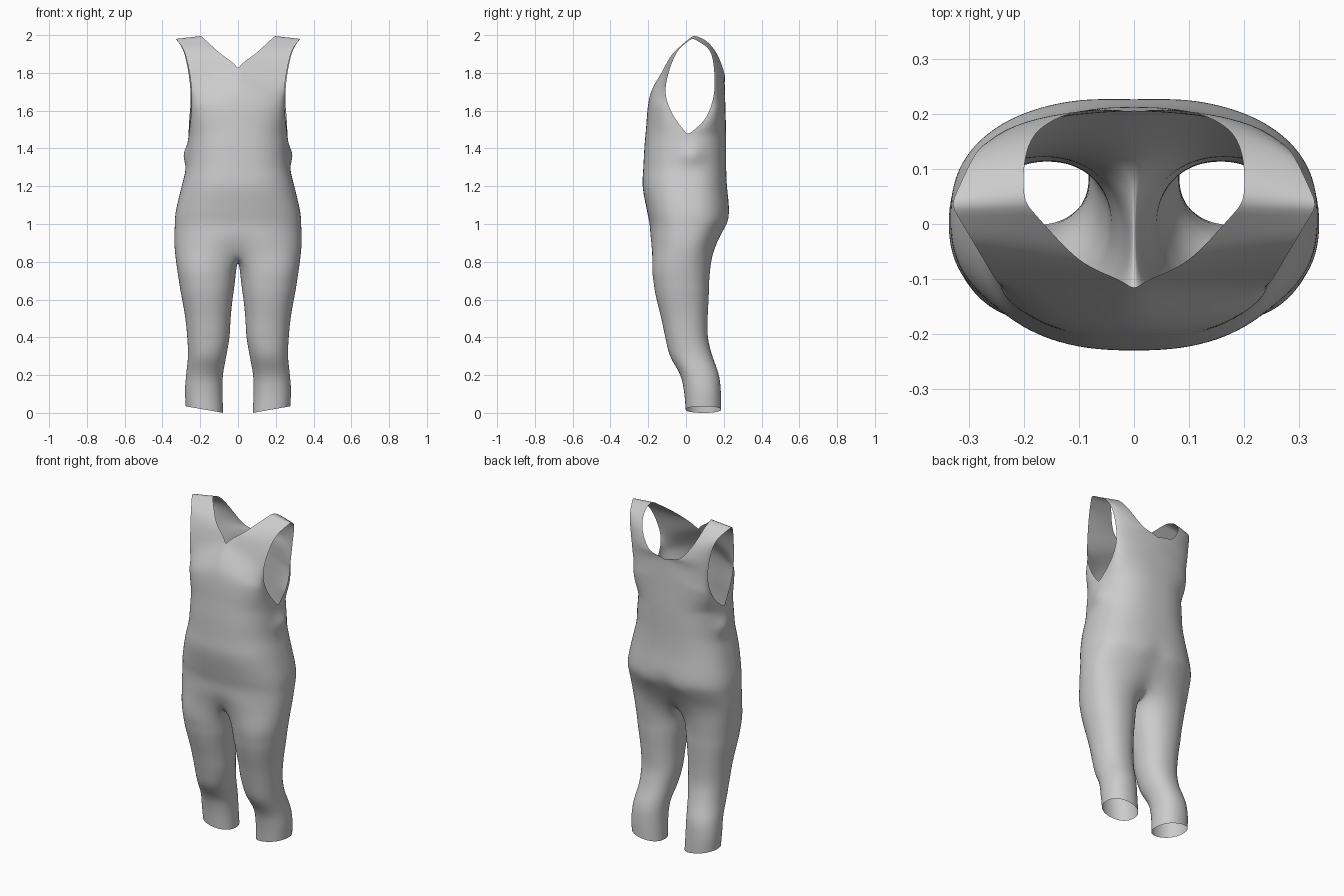
import bpy, bmesh
from math import sin, cos, pi, exp, radians

if "Cube" in bpy.data.objects:
    bpy.data.objects.remove(bpy.data.objects["Cube"])

def curve(keys, t):
    """Smooth interpolation; each key is (t, values...)."""
    n = len(keys)
    t = min(max(t, keys[0][0]), keys[-1][0])
    i = 0
    while i < n - 2 and t > keys[i + 1][0]:
        i += 1
    a, b = keys[i], keys[i + 1]
    p, q = keys[max(i - 1, 0)], keys[min(i + 2, n - 1)]
    h = b[0] - a[0]
    s = (t - a[0]) / h
    out = []
    for k in range(1, len(a)):
        m0 = (b[k] - p[k]) / (b[0] - p[0]) * h
        m1 = (q[k] - a[k]) / (q[0] - a[0]) * h
        out.append((2*s**3 - 3*s*s + 1)*a[k] + (s**3 - 2*s*s + s)*m0
                   + (3*s*s - 2*s**3)*b[k] + (s**3 - s*s)*m1)
    return out

def power(v, e):
    return (1 if v >= 0 else -1) * abs(v) ** e

# leg: z, inner x, outer x, front y, back y
LEG = [(0, .078, .277, -.002, .187), (.1, .082, .281, -.01, .185), (.2, .08, .275, -.03, .175),
       (.3, .062, .265, -.085, .14), (.4, .045, .269, -.11, .116), (.5, .039, .279, -.131, .115),
       (.6, .029, .296, -.156, .12), (.7, .014, .316, -.176, .125), (.8, .005, .331, -.19, .135)]
# torso: z, half width, front y, back y, side y
TORSO = [(.8, .331, -.19, .135, -.01), (.9, .34, -.195, .17, 0), (1, .336, -.193, .222, .01),
         (1.06, .331, -.205, .231, .01), (1.2, .299, -.23, .217, .01), (1.3, .274, -.226, .213, .01),
         (1.4, .266, -.221, .213, .01), (1.47, .262, -.215, .213, .01)]
# armhole and neckline edges: t, x, y, z
ARM_F = [(0, .262, .01, 1.47), (.2, .25, -.065, 1.57), (.4, .245, -.107, 1.68),
         (.6, .255, -.095, 1.79), (.8, .285, -.045, 1.915), (1, .333, .035, 1.985)]
ARM_B = [(0, .262, .01, 1.47), (.2, .258, .1, 1.555), (.4, .25, .145, 1.67),
         (.6, .262, .15, 1.8), (.8, .29, .125, 1.92), (1, .333, .035, 1.985)]
NECK_F = [(0, 0, -.215, 1.47), (.3, 0, -.19, 1.69), (.5, 0, -.12, 1.82),
          (.75, .1, -.065, 1.908), (1, .2, .04, 2.0)]
NECK_B = [(0, 0, .213, 1.47), (.45, 0, .205, 1.76), (.6, .1, .205, 1.79),
          (.8, .18, .165, 1.9), (.9, .2, .11, 1.97), (1, .2, .04, 2.0)]
CROTCH = [(0, .13, .89), (.25, .085, .845), (.5, .01, .825), (.75, -.09, .84), (1, -.165, .89)]

K, M, E = 28, 9, .82          # outer segments, inner points, squareness

def torso_point(u, z):
    w, yf, yb, ym = curve(TORSO, z)
    x = w * power(sin(u), E)
    c = power(cos(u), E)
    y = ym + (yf - ym) * c if c > 0 else ym - (yb - ym) * c
    # groin hollow, seat cleft and waist folds
    d = .14 * exp(-((z - .86) / .07) ** 2) if c > 0 else .13 * exp(-((z - .93) / .1) ** 2)
    y *= 1 - d * exp(-(x / .05) ** 2)
    x += .026 * exp(-((y - .03) / .06) ** 2 - ((z - 1.365) / .045) ** 2) * sin(u)
    return x, y, z

def leg_point(a, z):
    x0, x1, y0, y1 = curve(LEG, z)
    x = (x0 + x1) / 2 + (x1 - x0) / 2 * power(cos(a), .92)
    y = (y0 + y1) / 2 + (y1 - y0) / 2 * power(sin(a), .92)
    tilt = .035 * max(0, 1 - z / .2) * (x - x0) / (x1 - x0)
    return x, y, z + tilt

def panel_point(neck, arm, t, u):
    n, a = curve(neck, t), curve(arm, t)
    n[0] = max(0, n[0])
    s = u / (pi / 2)
    b = max(0, (t - .3) / .7) ** .8
    fx = power(sin(u), E) * (1 - b) + s * b
    fy = power(cos(u), E) * (1 - b) + (1 - s) * b
    return n[0] + (a[0] - n[0]) * fx, a[1] + (n[1] - a[1]) * fy, n[2] + (a[2] - n[2]) * fx

bm = bmesh.new()

def row(points):
    return [bm.verts.new(p) for p in points]

def bridge(r0, r1, closed=False):
    n = len(r0)
    for i in range(n if closed else n - 1):
        j = (i + 1) % n
        bm.faces.new((r0[i], r0[j], r1[j], r1[i]))

# leg tube up to the crotch seam
us = [pi * i / K for i in range(K + 1)]
half = radians(142)
angles = [(u / (pi / 2) - 1) * half for u in us]
angles += [half + (2 * pi - 2 * half) * i / (M + 1) for i in range(1, M + 1)]
prev = None
for i in range(25):
    r = row(leg_point(a, .78 * i / 24) for a in angles)
    if prev:
        bridge(prev, r, True)
    prev = r
seam = [torso_point(u, .84 + .05 * cos(u) ** 2) for u in us]
seam += [(0, *curve(CROTCH, i / (M + 1))) for i in range(1, M + 1)]
r = row(seam)
bridge(prev, r, True)

# hips and waist
prev = r[:K + 1]
for i in range(1, 21):
    f = i / 20
    r = row(torso_point(u, (.84 + .05 * cos(u) ** 2) * (1 - f) + 1.47 * f) for u in us)
    bridge(prev, r)
    prev = r

# front and back panels up to the shoulder
H = K // 2
for neck, arm, base in ((NECK_F, ARM_F, prev[:H + 1]), (NECK_B, ARM_B, prev[H:][::-1])):
    last = base
    for i in range(1, 21):
        r = row(panel_point(neck, arm, i / 20, us[j]) for j in range(H + 1))
        bridge(last, r)
        last = r

# mirror to the other side and weld
for v in bm.verts:
    if abs(v.co.x) < .0015:
        v.co.x = 0
bmesh.ops.mirror(bm, geom=bm.verts[:] + bm.edges[:] + bm.faces[:], axis='X', merge_dist=.0005)
bmesh.ops.remove_doubles(bm, verts=bm.verts[:], dist=.0005)

# relax the hip and crotch area
for _ in range(4):
    soft = [v for v in bm.verts if .66 < v.co.z < 1.0 and not v.is_boundary]
    bmesh.ops.smooth_vert(bm, verts=soft, factor=.5, use_axis_x=True, use_axis_y=True, use_axis_z=True)
bmesh.ops.recalc_face_normals(bm, faces=bm.faces[:])

mesh = bpy.data.meshes.new("sleeveless_bodysuit")
bm.to_mesh(mesh)
bm.free()
for p in mesh.polygons:
    p.use_smooth = True
suit = bpy.data.objects.new("sleeveless_bodysuit", mesh)
bpy.context.collection.objects.link(suit)
sub = suit.modifiers.new("smooth", 'SUBSURF')
sub.levels = sub.render_levels = 1
